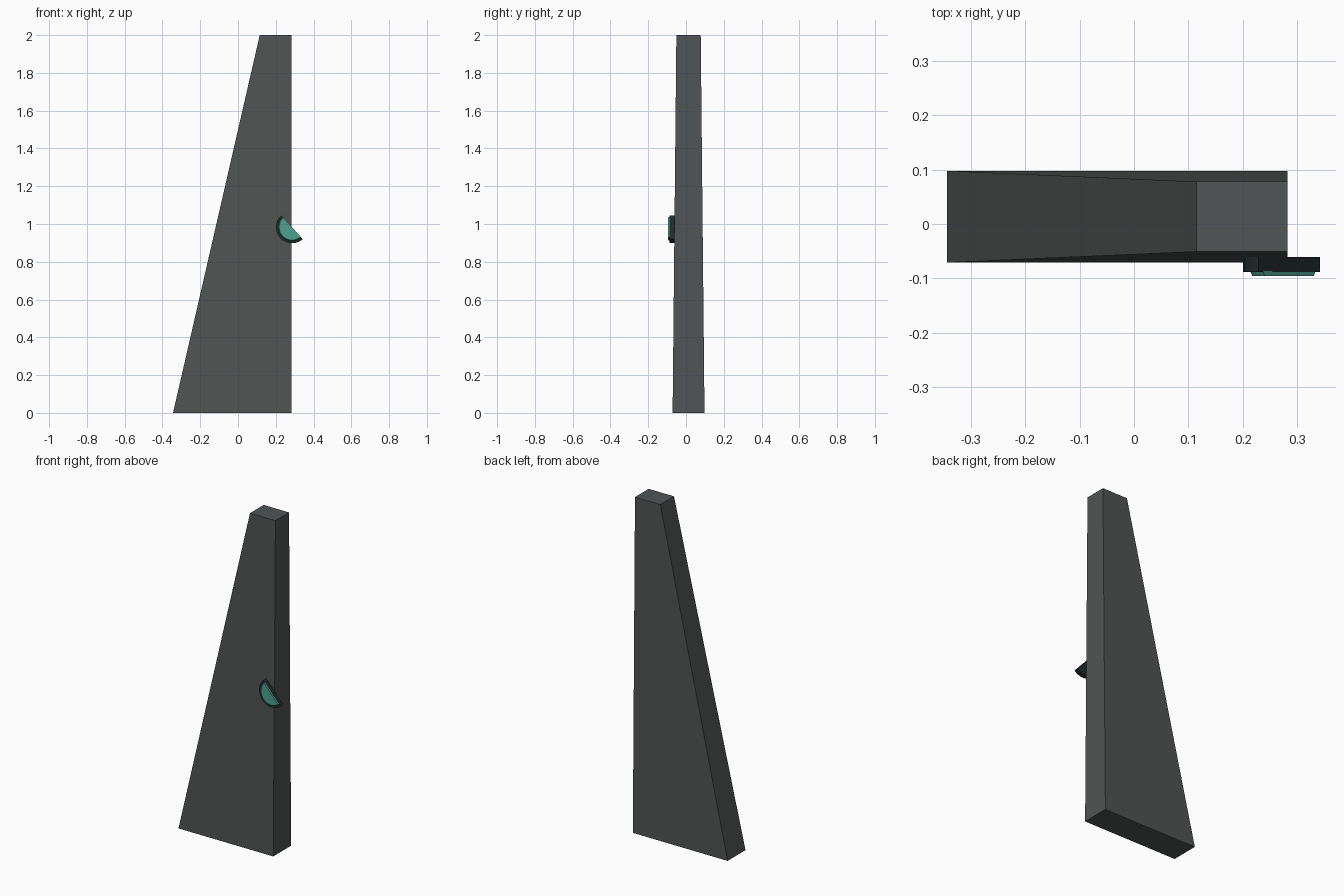
import bpy, bmesh, math

if "Cube" in bpy.data.objects:
    bpy.data.objects.remove(bpy.data.objects["Cube"])


def material(name, color):
    m = bpy.data.materials.new(name)
    m.diffuse_color = (*color, 1)
    m.use_nodes = True
    m.node_tree.nodes["Principled BSDF"].inputs["Base Color"].default_value = m.diffuse_color
    return m


def loft(name, ring_a, ring_b, mat):
    """Closed solid between two matching rings of points."""
    bm = bmesh.new()
    a = [bm.verts.new(p) for p in ring_a]
    b = [bm.verts.new(p) for p in ring_b]
    n = len(a)
    bm.faces.new(a)
    bm.faces.new(b)
    for i in range(n):
        j = (i + 1) % n
        bm.faces.new((a[i], a[j], b[j], b[i]))
    bmesh.ops.recalc_face_normals(bm, faces=bm.faces)
    me = bpy.data.meshes.new(name)
    bm.to_mesh(me)
    bm.free()
    me.materials.append(mat)
    ob = bpy.data.objects.new(name, me)
    bpy.context.collection.objects.link(ob)
    return ob


def rect(x0, x1, y0, y1, z):
    return [(x0, y0, z), (x1, y0, z), (x1, y1, z), (x0, y1, z)]


def half_disc(radius, y, segments=20):
    """Half circle in the xz plane, flat side facing up and right."""
    cx, cz, start = 0.286, 0.983, math.radians(132)
    pts = []
    for i in range(segments + 1):
        t = start + math.pi * i / segments
        pts.append((cx + radius * math.cos(t), y, cz + radius * math.sin(t)))
    return pts


grey = material("slate grey", (0.083, 0.089, 0.089))
dark = material("dark rim", (0.014, 0.024, 0.024))
teal = material("teal", (0.075, 0.36, 0.27))

# Tapered fin with one upright edge
loft("fin", rect(-0.344, 0.283, -0.071, 0.098, 0),
     rect(0.115, 0.283, -0.051, 0.078, 2), grey)

# Half-round lamp: dark housing and raised teal lens
loft("lamp_housing", half_disc(0.085, -0.061), half_disc(0.085, -0.088), dark)
loft("lamp_lens", half_disc(0.072, -0.087), half_disc(0.068, -0.096), teal)
